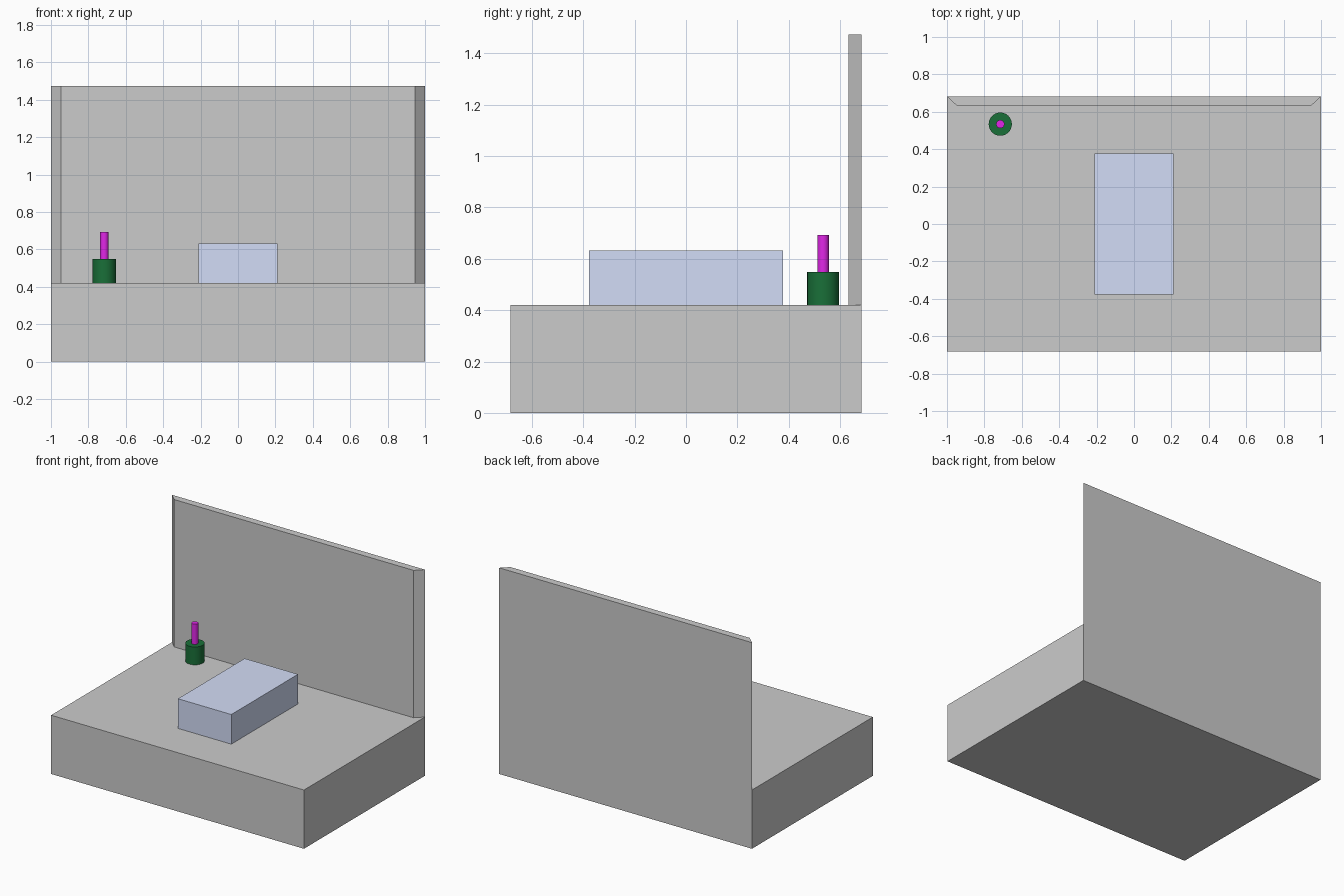
import bpy

if "Cube" in bpy.data.objects:
    bpy.data.objects.remove(bpy.data.objects["Cube"])


def paint(obj, name, rgb):
    mat = bpy.data.materials.new(name)
    mat.diffuse_color = (*rgb, 1)
    mat.use_nodes = True
    mat.node_tree.nodes["Principled BSDF"].inputs["Base Color"].default_value = mat.diffuse_color
    obj.data.materials.append(mat)


def prism(name, outline, z0, z1):
    # Extrude a counter-clockwise plan outline between two heights
    n = len(outline)
    verts = [(x, y, z) for z in (z0, z1) for x, y in outline]
    faces = [tuple(reversed(range(n))), tuple(range(n, 2 * n))]
    faces += [(i, (i + 1) % n, n + (i + 1) % n, n + i) for i in range(n)]
    mesh = bpy.data.meshes.new(name)
    mesh.from_pydata(verts, [], faces)
    obj = bpy.data.objects.new(name, mesh)
    bpy.context.collection.objects.link(obj)
    return obj


def block(name, hx, hy, z0, z1):
    return prism(name, [(-hx, -hy), (hx, -hy), (hx, hy), (-hx, hy)], z0, z1)


def cylinder(name, radius, x, y, z0, z1):
    bpy.ops.mesh.primitive_cylinder_add(vertices=32, radius=radius, depth=z1 - z0,
                                        location=(x, y, (z0 + z1) / 2))
    obj = bpy.context.object
    obj.name = name
    bpy.ops.object.shade_smooth_by_angle()
    return obj


FLOOR = 0.42

# Platform and back wall with mitred ends
block("platform", 1.0, 0.683, 0, FLOOR)
prism("back_wall", [(-0.947, 0.632), (0.947, 0.632), (1, 0.683), (-1, 0.683)], FLOOR, 1.474)

# Central table block
table = block("table_block", 0.211, 0.377, FLOOR, 0.632)
paint(table, "pale_blue", (0.65, 0.72, 0.93))

# Pot with upright stem
pot = cylinder("pot", 0.062, -0.715, 0.534, FLOOR, 0.548)
paint(pot, "dark_green", (0.01, 0.16, 0.04))
stem = cylinder("stem", 0.022, -0.715, 0.534, 0.548, 0.692)
paint(stem, "magenta", (0.75, 0.02, 0.8))
